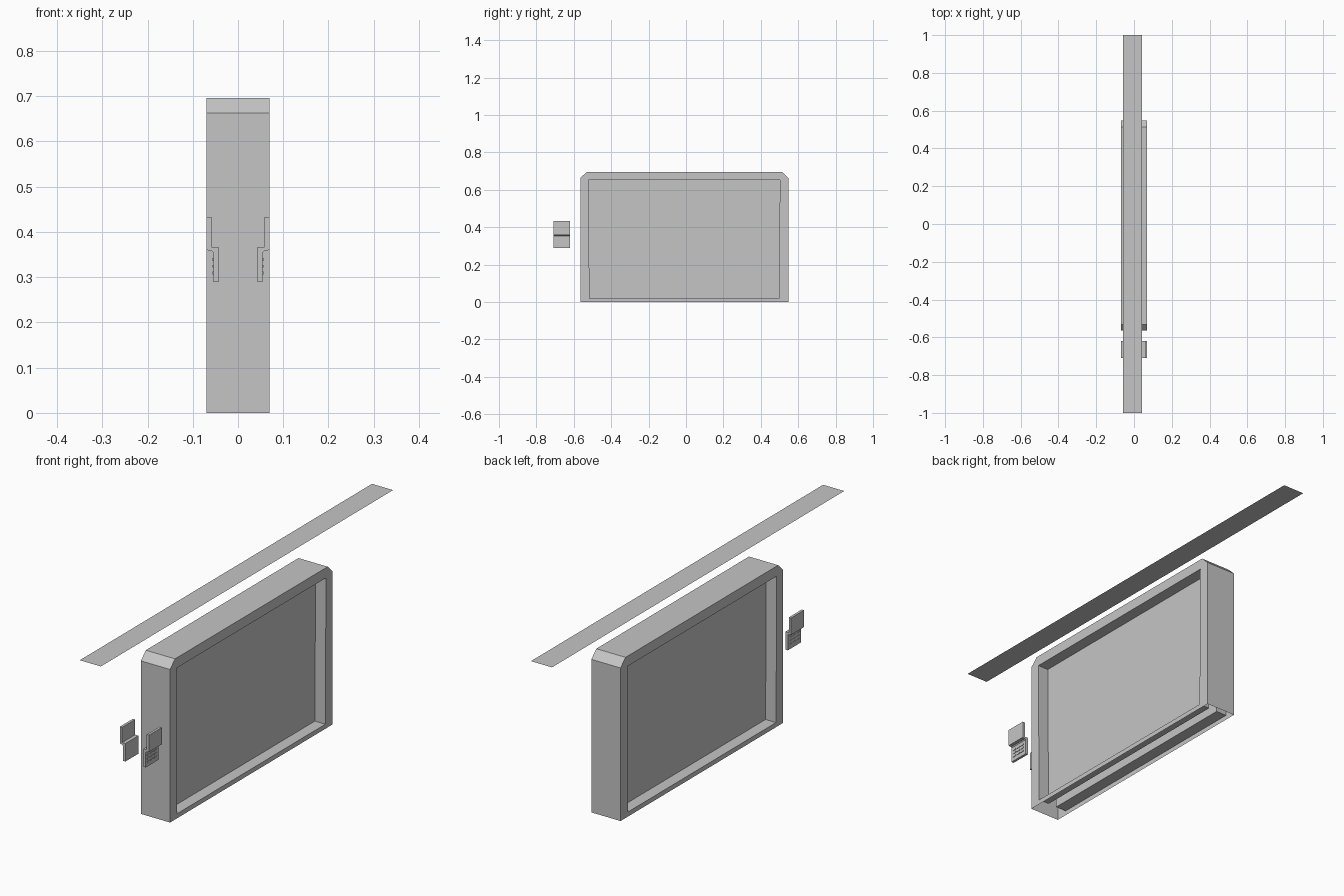
import bpy
import bmesh

cube = bpy.data.objects.get("Cube")
if cube:
    bpy.data.objects.remove(cube, do_unlink=True)

grey = bpy.data.materials.new("plain_grey")
grey.use_nodes = True
COLOUR = (0.56, 0.56, 0.56, 1)
grey.diffuse_color = COLOUR
grey.node_tree.nodes["Principled BSDF"].inputs["Base Color"].default_value = COLOUR


def finish(name, bm):
    mesh = bpy.data.meshes.new(name)
    bm.to_mesh(mesh)
    bm.free()
    mesh.materials.append(grey)
    obj = bpy.data.objects.new(name, mesh)
    bpy.context.collection.objects.link(obj)
    return obj


def loop(bm, x, points):
    return [bm.verts.new((x, y, z)) for y, z in points]


def box(bm, low, high):
    made = bmesh.ops.create_cube(bm, size=1)["verts"]
    for v in made:
        v.co = [high[i] if v.co[i] > 0 else low[i] for i in range(3)]


# Casing: open-bottomed shell with chamfered top corners and a recess on each side
HALF, SCREEN = 0.07, 0.02
FRONT, BACK, TOP, SHOULDER, CUT = -0.565, 0.548, 0.696, 0.663, 0.034
outline = [(FRONT, 0), (BACK, 0), (BACK, SHOULDER), (BACK - CUT, TOP),
           (FRONT + CUT, TOP), (FRONT, SHOULDER)]
opening = [(-0.516, 0.02), (0.498, 0.02), (0.502, 0.652), (-0.521, 0.652)]
nearest = [0, 1, 2, 2, 3, 3]

bm = bmesh.new()
rims = []
for side in (-1, 1):
    rim = loop(bm, side * HALF, outline)
    edge = loop(bm, side * HALF, opening)
    floor = loop(bm, side * SCREEN, opening)
    rims.append(rim)
    # Flat frame around the opening
    for i in range(6):
        j = (i + 1) % 6
        corners = [rim[i], rim[j], edge[nearest[j]], edge[nearest[i]]]
        bm.faces.new(list(dict.fromkeys(corners)))
    # Recess walls and sunken panel
    for i in range(4):
        j = (i + 1) % 4
        bm.faces.new((edge[i], edge[j], floor[j], floor[i]))
    bm.faces.new(floor)
# Outer skin, leaving the underside open
for i in range(1, 6):
    j = (i + 1) % 6
    bm.faces.new((rims[0][i], rims[0][j], rims[1][j], rims[1][i]))
bmesh.ops.recalc_face_normals(bm, faces=bm.faces)
finish("casing", bm)

# Long flat strip above the casing
bm = bmesh.new()
bm.faces.new([bm.verts.new(p) for p in (
    (-0.058, -1, 0.835), (0.043, -1, 0.835), (0.043, 1, 0.835), (-0.058, 1, 0.835))])
finish("top_strip", bm)

# Stepped clips in front of the casing, mirrored left and right
profile = [(0.043, 0.289), (0.054, 0.289), (0.054, 0.354), (0.058, 0.358),
           (0.0695, 0.36), (0.0695, 0.433), (0.0585, 0.433),
           (0.0585, 0.367), (0.043, 0.367)]
for side, label in ((1, "left"), (-1, "right")):
    bm = bmesh.new()
    face = bm.faces.new([bm.verts.new((x, -0.709, z)) for x, z in profile])
    grown = bmesh.ops.extrude_face_region(bm, geom=[face])["geom"]
    moved = [g for g in grown if isinstance(g, bmesh.types.BMVert)]
    bmesh.ops.translate(bm, verts=moved, vec=(0, 0.089, 0))
    # Raised grip ridges on the outer face
    for row in range(3):
        for col in range(3):
            y, z = -0.699 + col * 0.024, 0.306 + row * 0.015
            box(bm, (0.053, y, z), (0.056, y + 0.018, z + 0.006))
    for v in bm.verts:
        v.co.x *= side
    bmesh.ops.recalc_face_normals(bm, faces=bm.faces)
    finish(label + "_clip", bm)
